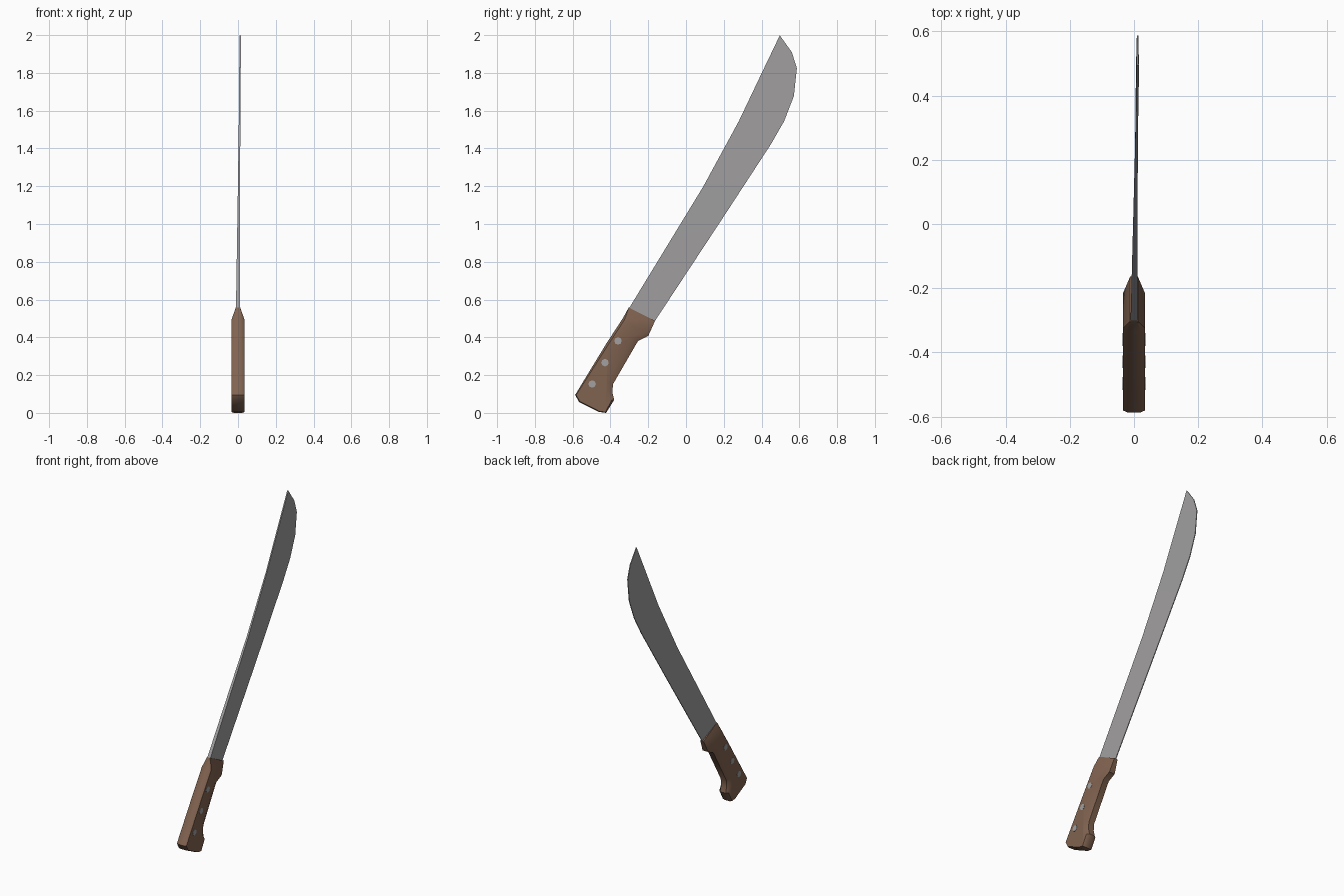
import bpy, bmesh, math
from mathutils import Vector, Matrix

if "Cube" in bpy.data.objects:
    bpy.data.objects.remove(bpy.data.objects["Cube"])


def material(name, rgb):
    m = bpy.data.materials.new(name)
    m.diffuse_color = (*rgb, 1)
    m.use_nodes = True
    m.node_tree.nodes["Principled BSDF"].inputs["Base Color"].default_value = m.diffuse_color
    return m


def finish(name, bm, mat, angle):
    bmesh.ops.recalc_face_normals(bm, faces=bm.faces)
    me = bpy.data.meshes.new(name)
    bm.to_mesh(me)
    bm.free()
    me.materials.append(mat)
    ob = bpy.data.objects.new(name, me)
    bpy.context.collection.objects.link(ob)
    bpy.ops.object.select_all(action='DESELECT')
    ob.select_set(True)
    bpy.context.view_layer.objects.active = ob
    bpy.ops.object.shade_smooth_by_angle(angle=math.radians(angle))
    return ob


steel = material("steel grey", (0.36, 0.35, 0.35))
wood = material("handle brown", (0.22, 0.125, 0.08))

# Blade: paired (spine y, z, edge y, z) stations, thick spine and thin edge
stations = [
    (-0.31, 0.54, -0.172, 0.475),
    (0.09, 1.196, 0.20, 1.04),
    (0.28, 1.545, 0.45, 1.423),
    (0.35, 1.692, 0.52, 1.545),
    (0.42, 1.839, 0.571, 1.677),
    (0.46, 1.922, 0.587, 1.825),
    (0.48, 1.964, 0.56, 1.91),
    (0.496, 1.998, 0.499, 1.995),
]
bm = bmesh.new()
rings = []
for sy, sz, ey, ez in stations:
    t = (sz - 0.54) / 1.46
    c = 0.012 * t                       # slight sideways drift
    hs = 0.011 + (0.004 - 0.011) * min(1, t * 1.6)
    rings.append([bm.verts.new(p) for p in (
        (c - hs, sy, sz), (c + hs, sy, sz),
        (c + 0.0025, ey, ez), (c - 0.0025, ey, ez))])
for a, b in zip(rings, rings[1:]):
    for i in range(4):
        j = (i + 1) % 4
        bm.faces.new((a[i], a[j], b[j], b[i]))
bm.faces.new(rings[0])
bm.faces.new(rings[-1])
finish("blade", bm, steel, 30)

# Handle: outline (y, z, inset y, inset z); the inset rounds back and grip
outline = [
    (-0.335, 0.50, 0.010, -0.006),
    (-0.423, 0.365, 0.010, -0.006),
    (-0.587, 0.095, 0.006, 0.0),
    (-0.566, 0.058, 0.003, 0.003),
    (-0.46, 0.005, 0.0, 0.004),
    (-0.423, 0.0, -0.004, 0.004),
    (-0.380, 0.069, -0.012, 0.0),
    (-0.390, 0.11, -0.03, 0.005),
    (-0.386, 0.153, -0.032, 0.012),
    (-0.254, 0.381, -0.03, 0.018),
    (-0.20, 0.407, -0.015, 0.018),
]
W, RIM = 0.034, 0.02
bm = bmesh.new()
rims, caps, ends = {}, {}, {}
for s in (-1, 1):
    rims[s] = [bm.verts.new((s * RIM, y, z)) for y, z, _, _ in outline]
    caps[s] = [bm.verts.new((s * W, y + dy, z + dz)) for y, z, dy, dz in outline]
    ends[s] = [bm.verts.new((s * 0.012, -0.303, 0.558)),
               bm.verts.new((s * 0.012, -0.164, 0.487))]
    bm.faces.new(caps[s])
    r, c, e = rims[s], caps[s], ends[s]
    for i in range(len(outline) - 1):
        bm.faces.new((r[i], r[i + 1], c[i + 1], c[i]))
    # tapered collar towards the blade
    bm.faces.new((c[0], c[-1], e[1], e[0]))
    bm.faces.new((r[0], c[0], e[0]))
    bm.faces.new((r[-1], c[-1], e[1]))
for i in range(len(outline) - 1):
    bm.faces.new((rims[-1][i], rims[-1][i + 1], rims[1][i + 1], rims[1][i]))
bm.faces.new((rims[-1][0], rims[1][0], ends[1][0], ends[-1][0]))
bm.faces.new((rims[-1][-1], rims[1][-1], ends[1][1], ends[-1][1]))
bm.faces.new((ends[-1][0], ends[1][0], ends[1][1], ends[-1][1]))
finish("handle", bm, wood, 40)

# Rivets: pins running through the handle, visible on both sides
bm = bmesh.new()
for y, z in ((-0.36, 0.381), (-0.429, 0.266), (-0.497, 0.153)):
    bmesh.ops.create_cone(
        bm, cap_ends=True, segments=8, radius1=0.02, radius2=0.02, depth=0.071,
        matrix=Matrix.Translation(Vector((0, y, z))) @ Matrix.Rotation(math.pi / 2, 4, 'Y'))
finish("rivets", bm, steel, 30)
